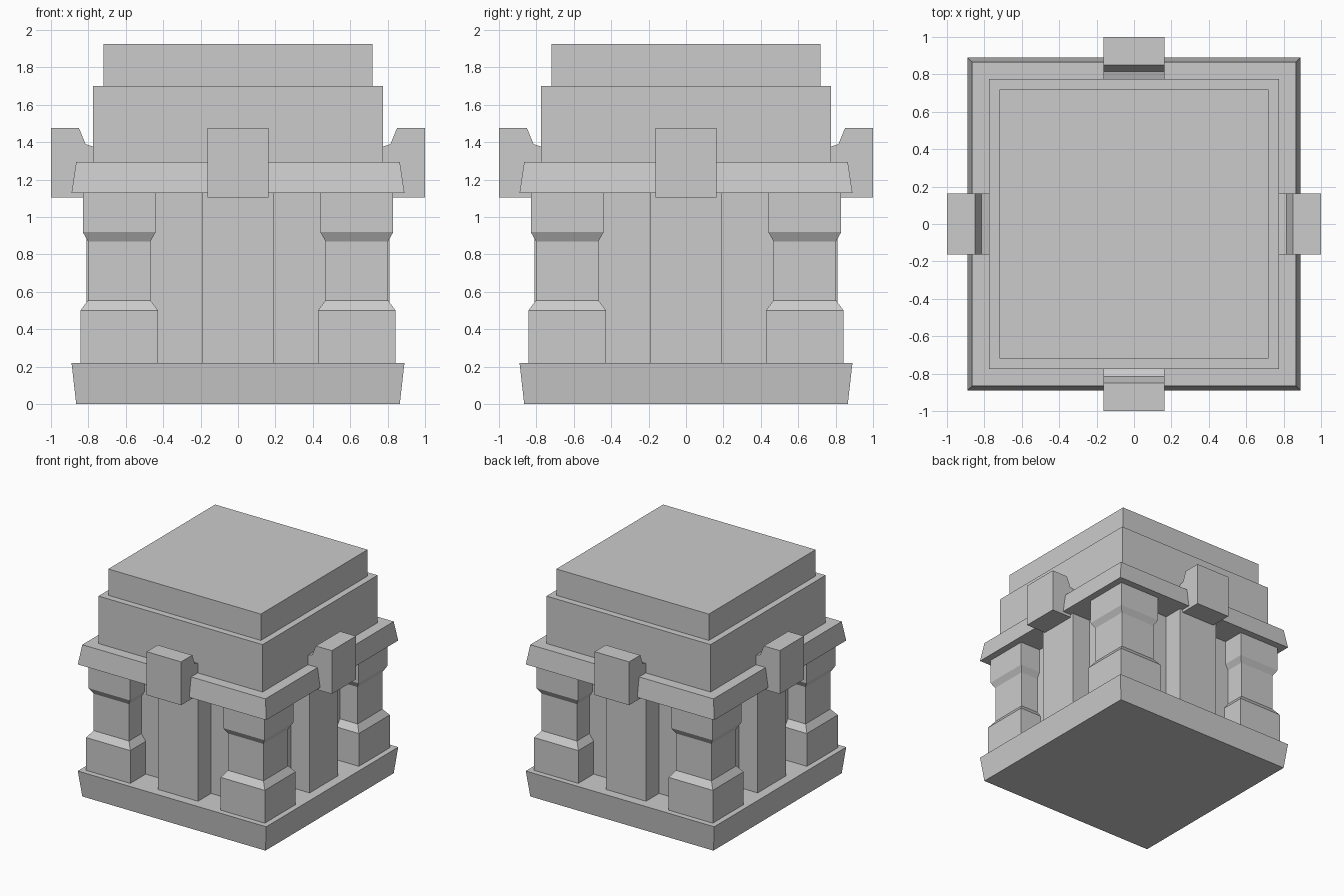
import bpy
import bmesh
from math import radians
from mathutils import Matrix

cube = bpy.data.objects.get("Cube")
if cube:
    bpy.data.objects.remove(cube, do_unlink=True)

STONE = (0.6, 0.6, 0.6, 1.0)
stone = bpy.data.materials.new("stone grey")
stone.use_nodes = True
stone.diffuse_color = STONE
stone.node_tree.nodes["Principled BSDF"].inputs["Base Color"].default_value = STONE


def finish(name, bm):
    bmesh.ops.recalc_face_normals(bm, faces=bm.faces)
    mesh = bpy.data.meshes.new(name)
    bm.to_mesh(mesh)
    bm.free()
    mesh.materials.append(stone)
    obj = bpy.data.objects.new(name, mesh)
    bpy.context.collection.objects.link(obj)
    return obj


def square_loft(name, sections, centre=(0, 0)):
    """Stack of square sections given as (half width, height)."""
    cx, cy = centre
    bm = bmesh.new()
    rings = [[bm.verts.new((cx + sx * h, cy + sy * h, z))
              for sx, sy in ((-1, -1), (1, -1), (1, 1), (-1, 1))]
             for h, z in sections]
    for low, high in zip(rings, rings[1:]):
        for i in range(4):
            j = (i + 1) % 4
            bm.faces.new((low[i], low[j], high[j], high[i]))
    bm.faces.new(rings[0][::-1])
    bm.faces.new(rings[-1])
    return finish(name, bm)


def side_extrusion(name, profile, half_width, turn):
    """Extrude a (distance out, height) profile across x, then turn it to a side."""
    bm = bmesh.new()
    face = bm.faces.new([bm.verts.new((-half_width, -d, z)) for d, z in profile])
    made = bmesh.ops.extrude_face_region(bm, geom=[face])["geom"]
    moved = [v for v in made if isinstance(v, bmesh.types.BMVert)]
    bmesh.ops.translate(bm, verts=moved, vec=(2 * half_width, 0, 0))
    bmesh.ops.transform(bm, matrix=Matrix.Rotation(radians(turn), 4, "Z"), verts=bm.verts)
    return finish(name, bm)


BASE_TOP, LEDGE_BOTTOM, LEDGE_TOP = 0.22, 1.13, 1.295

# Main body, from the ground up
square_loft("base", [(0.865, 0), (0.89, BASE_TOP)])
square_loft("core_wall", [(0.635, BASE_TOP), (0.635, LEDGE_BOTTOM)])
square_loft("ledge", [(0.89, LEDGE_BOTTOM), (0.865, LEDGE_TOP)])
square_loft("upper_block", [(0.775, LEDGE_TOP), (0.775, 1.70)])
square_loft("roof_block", [(0.72, 1.70), (0.72, 1.925)])

# Corner pillars with a wide foot, narrow shaft and flared head
pillar = [(0.208, BASE_TOP), (0.208, 0.50), (0.167, 0.555),
          (0.167, 0.87), (0.195, 0.92), (0.195, LEDGE_BOTTOM)]
for depth, y in (("front", -0.635), ("back", 0.635)):
    for side, x in (("right", -0.635), ("left", 0.635)):
        square_loft(f"{depth}_{side}_pillar", pillar, (x, y))

# Flat pilaster and hooked bracket in the middle of each side
pilaster = [(0.6, BASE_TOP), (0.81, BASE_TOP), (0.81, LEDGE_BOTTOM), (0.6, LEDGE_BOTTOM)]
bracket = [(0.77, 1.105), (1.0, 1.105), (1.0, 1.475), (0.85, 1.475),
           (0.815, 1.39), (0.77, 1.375)]
for side, turn in (("front", 0), ("left", 90), ("back", 180), ("right", 270)):
    side_extrusion(f"{side}_pilaster", pilaster, 0.19, turn)
    side_extrusion(f"{side}_bracket", bracket, 0.163, turn)
